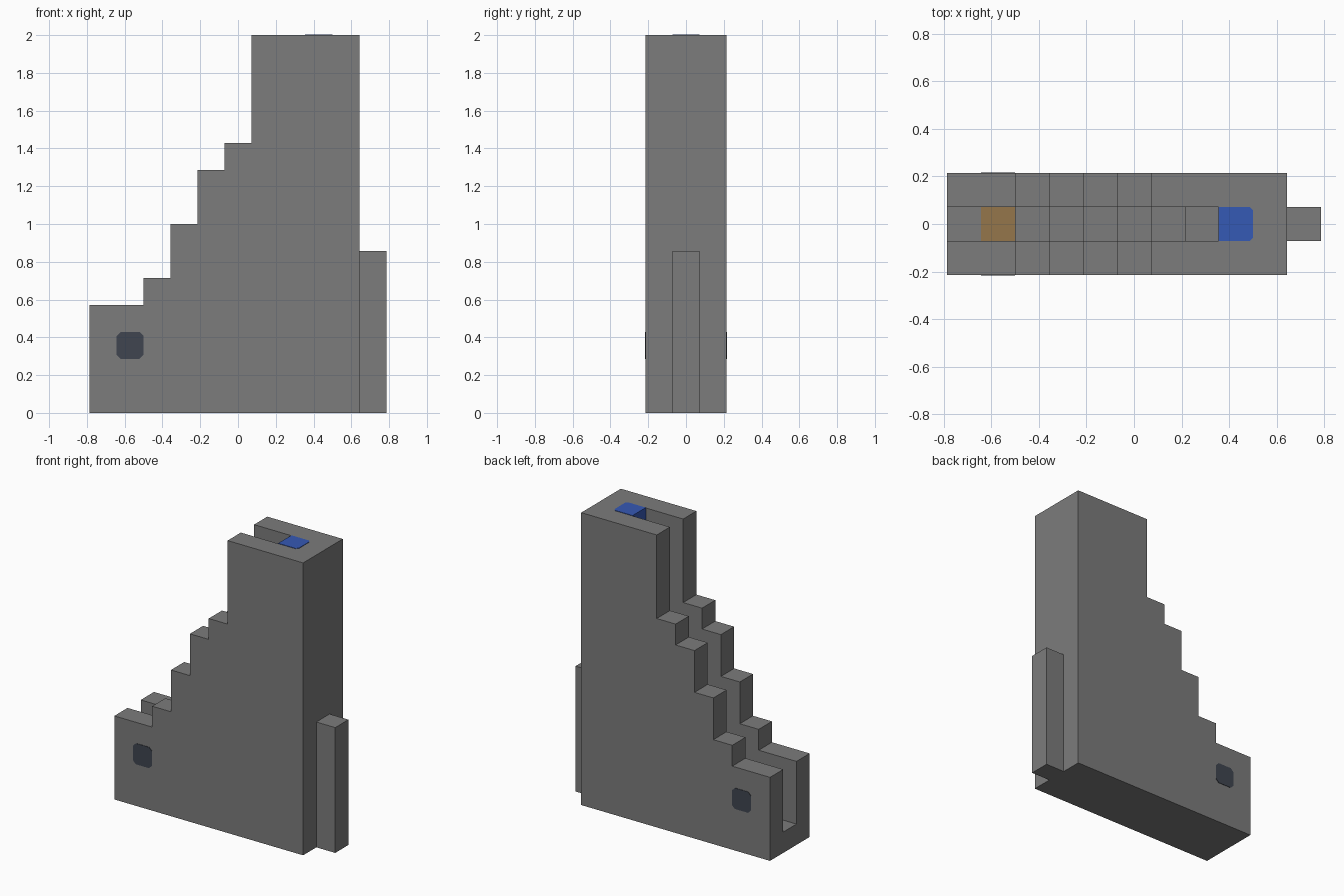
import bpy
import bmesh

U = 1 / 7                # one block
X0 = -5.5                # left end of the body, in blocks

if "Cube" in bpy.data.objects:
    bpy.data.objects.remove(bpy.data.objects["Cube"], do_unlink=True)


def material(name, rgb):
    m = bpy.data.materials.new(name)
    m.use_nodes = True
    m.diffuse_color = (*rgb, 1)
    m.node_tree.nodes["Principled BSDF"].inputs["Base Color"].default_value = (*rgb, 1)
    return m


stone = material("grey stone", (0.2, 0.2, 0.2))
blue = material("blue", (0.036, 0.1, 0.46))
wood = material("brown wood", (0.3, 0.18, 0.07))
dark = material("dark slate", (0.05, 0.06, 0.08))


def prism(name, points, start, end, mat, axis="y"):
    """Extrude an outline, in blocks, along y (points x,z) or z (points x,y)."""
    def place(p, d):
        return (p[0] * U, d * U, p[1] * U) if axis == "y" else (p[0] * U, p[1] * U, d * U)
    bm = bmesh.new()
    face = bm.faces.new([bm.verts.new(place(p, start)) for p in points])
    move = bmesh.ops.extrude_face_region(bm, geom=[face])
    shift = (0, (end - start) * U, 0) if axis == "y" else (0, 0, (end - start) * U)
    bmesh.ops.translate(bm, verts=[g for g in move["geom"] if isinstance(g, bmesh.types.BMVert)], vec=shift)
    bmesh.ops.recalc_face_normals(bm, faces=bm.faces)
    mesh = bpy.data.meshes.new(name)
    bm.to_mesh(mesh)
    bm.free()
    mesh.materials.append(mat)
    ob = bpy.data.objects.new(name, mesh)
    bpy.context.collection.objects.link(ob)
    return ob


def rect(x0, x1, y0, y1):
    return [(x0, y0), (x1, y0), (x1, y1), (x0, y1)]


def clipped(x0, x1, y0, y1, c, left=True):
    """Rectangle with cut corners."""
    right = [(x1 - c, y0), (x1, y0 + c), (x1, y1 - c), (x1 - c, y1)]
    if left:
        return right + [(x0 + c, y1), (x0, y1 - c), (x0, y0 + c), (x0 + c, y0)]
    return right + [(x0, y1), (x0, y0)]


def stairs(heights, overhang=0):
    """Top outline of columns given as (column, height)."""
    pts = []
    for i, (col, h) in enumerate(heights[:-1]):
        left = X0 + col - (overhang if i == 0 else 0)
        pts += [(left, h), (X0 + heights[i + 1][0], h)]
    return pts


# Stepped body
top = stairs([(0, 4), (2, 5), (3, 7), (4, 9), (5, 10), (6, 14), (10, 0)])
body = prism("stepped_body", top + [(X0 + 10, 0), (X0, 0)], -1.5, 1.5, stone)

# Stepped channel down the middle
floor = stairs([(0, 1), (2, 2), (3, 4), (4, 6), (5, 7), (6, 9), (7, 11), (8, 0)], 1)
cutter = prism("channel_cutter", floor + [(X0 + 8, 15), (X0 - 1, 15)], -0.5, 0.5, stone)
cutter.hide_render = True
cut = body.modifiers.new("channel", "BOOLEAN")
cut.operation = "DIFFERENCE"
cut.solver = "EXACT"
cut.object = cutter
bpy.context.view_layer.objects.active = body
bpy.ops.object.modifier_apply(modifier="channel")
bpy.data.objects.remove(cutter, do_unlink=True)

# Post on the tall end
prism("end_post", rect(4.5, 5.5, 0, 6), -0.5, 0.5, stone)

# Coloured plates
T = 0.02
prism("blue_top_plate", clipped(2.5, 3.5, -0.5, 0.5, 0.1, left=False), 14, 14 + T, blue, "z")
prism("blue_side_plate", rect(2.5 - T, 2.5, 13, 14 + T), -0.5, 0.5, blue)
prism("wood_floor_plate", rect(-4.5, -3.5, -0.5, 0.5), 1, 1 + T, wood, "z")
for side, name in ((-1, "front"), (1, "back")):
    prism(name + "_dark_square", clipped(-4.5, -3.5, 2, 3, 0.15),
          side * 1.5, side * (1.5 + T), dark)
